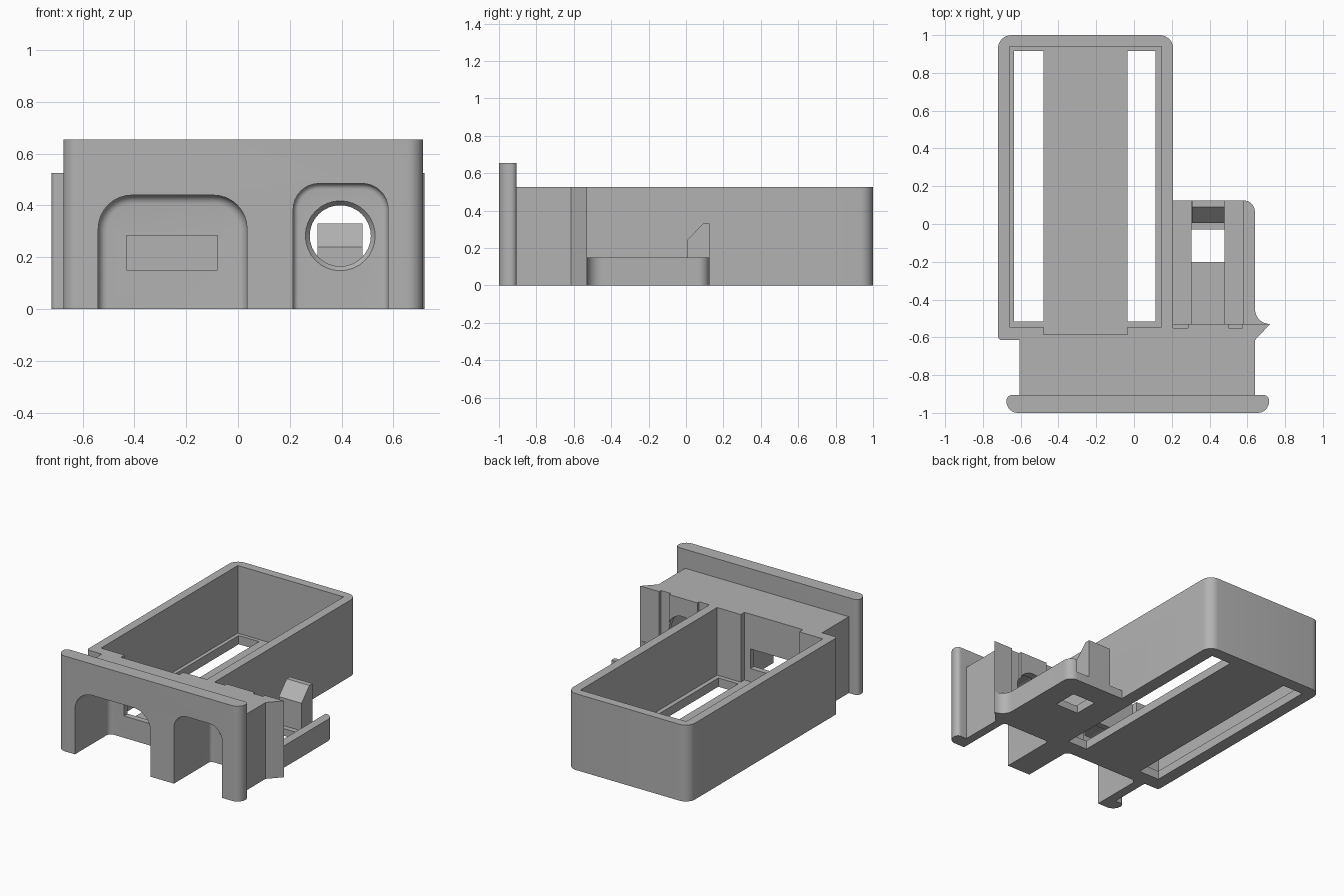
import bpy, bmesh, math

cube = bpy.data.objects.get("Cube")
if cube:
    bpy.data.objects.remove(cube)

grey = bpy.data.materials.new("plain_grey")
grey.use_nodes = True
colour = (0.45, 0.45, 0.45, 1)
grey.diffuse_color = colour
grey.node_tree.nodes["Principled BSDF"].inputs["Base Color"].default_value = colour


def loft(name, sections):
    """Closed solid through matching rings of 3D points."""
    bm = bmesh.new()
    rings = [[bm.verts.new(p) for p in s] for s in sections]
    n = len(rings[0])
    for a, b in zip(rings, rings[1:]):
        for i in range(n):
            j = (i + 1) % n
            bm.faces.new((a[i], a[j], b[j], b[i]))
    bm.faces.new(rings[0][::-1])
    bm.faces.new(rings[-1])
    bmesh.ops.recalc_face_normals(bm, faces=bm.faces)
    mesh = bpy.data.meshes.new(name)
    bm.to_mesh(mesh)
    bm.free()
    mesh.materials.append(grey)
    obj = bpy.data.objects.new(name, mesh)
    bpy.context.collection.objects.link(obj)
    return obj


def prism(name, outline, z0, z1):
    return loft(name, [[(x, y, z) for x, y in outline] for z in (z0, z1)])


def rounded(x0, x1, y0, y1, radii=(0, 0, 0, 0), steps=8):
    """Rectangle outline; radii run front-left, front-right, back-right, back-left in plan."""
    corners = [(x0, y0, 1, 1), (x1, y0, -1, 1), (x1, y1, -1, -1), (x0, y1, 1, -1)]
    pts = []
    for k, ((x, y, sx, sy), r) in enumerate(zip(corners, radii)):
        if r == 0:
            pts.append((x, y))
            continue
        for i in range(steps + 1):
            a = math.pi * (1 + k / 2 + i / steps / 2)
            pts.append((x + sx * r + r * math.cos(a), y + sy * r + r * math.sin(a)))
    return pts


def block(name, x0, x1, y0, y1, z0, z1, radii=(0, 0, 0, 0)):
    return prism(name, rounded(x0, x1, y0, y1, radii), z0, z1)


def combine(target, tool, operation):
    mod = target.modifiers.new(operation, 'BOOLEAN')
    mod.operation, mod.object, mod.solver = operation, tool, 'EXACT'
    bpy.context.view_layer.objects.active = target
    bpy.ops.object.modifier_apply(modifier=mod.name)
    bpy.data.objects.remove(tool)


def recess(name, x0, x1, top, r, back, fillet):
    """Arched pocket, open at the bottom, with a filleted rear edge."""
    sections = []
    steps = 6
    for i in range(-1, steps + 1):
        a = max(i, 0) / steps * math.pi / 2
        inset = fillet * (1 - math.cos(a))
        y = -1.1 if i < 0 else back - fillet * (1 - math.sin(a))
        ring = rounded(x0 + inset, x1 - inset, -0.1, top - inset, (0, 0, r - inset, r - inset))
        sections.append([(x, y, z) for x, z in ring])
    return loft(name, sections)


def ring_at(y, r):
    return [(0.395 + r * math.cos(i * math.pi / 16), y, 0.283 + r * math.sin(i * math.pi / 16))
            for i in range(32)]


H = 0.525
holder = block("holder_body", -0.72, 0.207, -0.615, 1, 0, H, (0.02, 0, 0.07, 0.07))

# Solid parts: front block, plate, side tray and catch fin
fin = [(0.6, -0.615), (0.64, -0.615), (0.72, -0.53), (0.6, -0.53)]
flare = [(0.6, -0.53), (0.72, -0.53)]
flare += [(0.72 - 0.08 * math.sin(t * math.pi / 12), -0.45 - 0.08 * math.cos(t * math.pi / 12))
          for t in range(1, 7)] + [(0.6, -0.45)]
solids = [
    block("front_block", -0.605, 0.64, -0.95, -0.55, 0, H),
    block("rear_pad", 0.285, 0.5, -0.6, -0.53, 0, H),
    block("side_post", 0.575, 0.64, -0.6, -0.53, 0, H),
    block("front_plate", -0.675, 0.715, -1, -0.905, 0, 0.655, (0.06, 0.06, 0.03, 0.03)),
    block("side_tray", 0.15, 0.64, -0.6, 0.125, 0, 0.15, (0, 0, 0.06, 0)),
    prism("fin", fin, 0, H),
    prism("flare", flare, 0, 0.15),
]
# The front block must not fill the cavity, so it joins before the cuts
for part in solids:
    combine(holder, part, 'UNION')

# Cavity, floor slots, openings and tray pockets
cuts = [
    block("cavity", -0.66, 0.145, -0.545, 0.94, 0.06, 1),
    block("wall_pocket", -0.48, -0.035, -0.585, -0.5, 0.06, 1),
    block("left_slot", -0.635, -0.48, -0.515, 0.915, -0.1, 0.2),
    block("right_slot", -0.035, 0.115, -0.515, 0.915, -0.1, 0.2),
    recess("wide_recess", -0.54, 0.035, 0.44, 0.13, -0.625, 0.035),
    recess("narrow_recess", 0.213, 0.58, 0.485, 0.1, -0.6, 0.022),
    block("window", -0.43, -0.08, -0.7, -0.5, 0.15, 0.285),
    loft("round_hole", [ring_at(-0.65, 0.135), ring_at(-0.6, 0.135),
                        ring_at(-0.58, 0.118), ring_at(-0.45, 0.118)]),
    block("tray_pocket", 0.207, 0.58, -0.53, 0.3, 0.06, 0.3),
    block("tray_groove", 0.305, 0.48, -0.53, 0.3, 0.05, 0.3),
    block("tray_hole", 0.305, 0.48, -0.2, -0.03, -0.1, 0.3),
]
for cutter in cuts:
    combine(holder, cutter, 'DIFFERENCE')

# Snap hook at the end of the tray
side = [(0.005, 0.02), (0.125, 0.02), (0.125, 0.33), (0.09, 0.33), (0.005, 0.24)]
hook = loft("snap_hook", [[(x, y, z) for y, z in side] for x in (0.307, 0.48)])
combine(holder, hook, 'UNION')

bpy.ops.object.select_all(action='DESELECT')
holder.select_set(True)
bpy.context.view_layer.objects.active = holder
bpy.ops.object.shade_smooth_by_angle(angle=math.radians(30))
